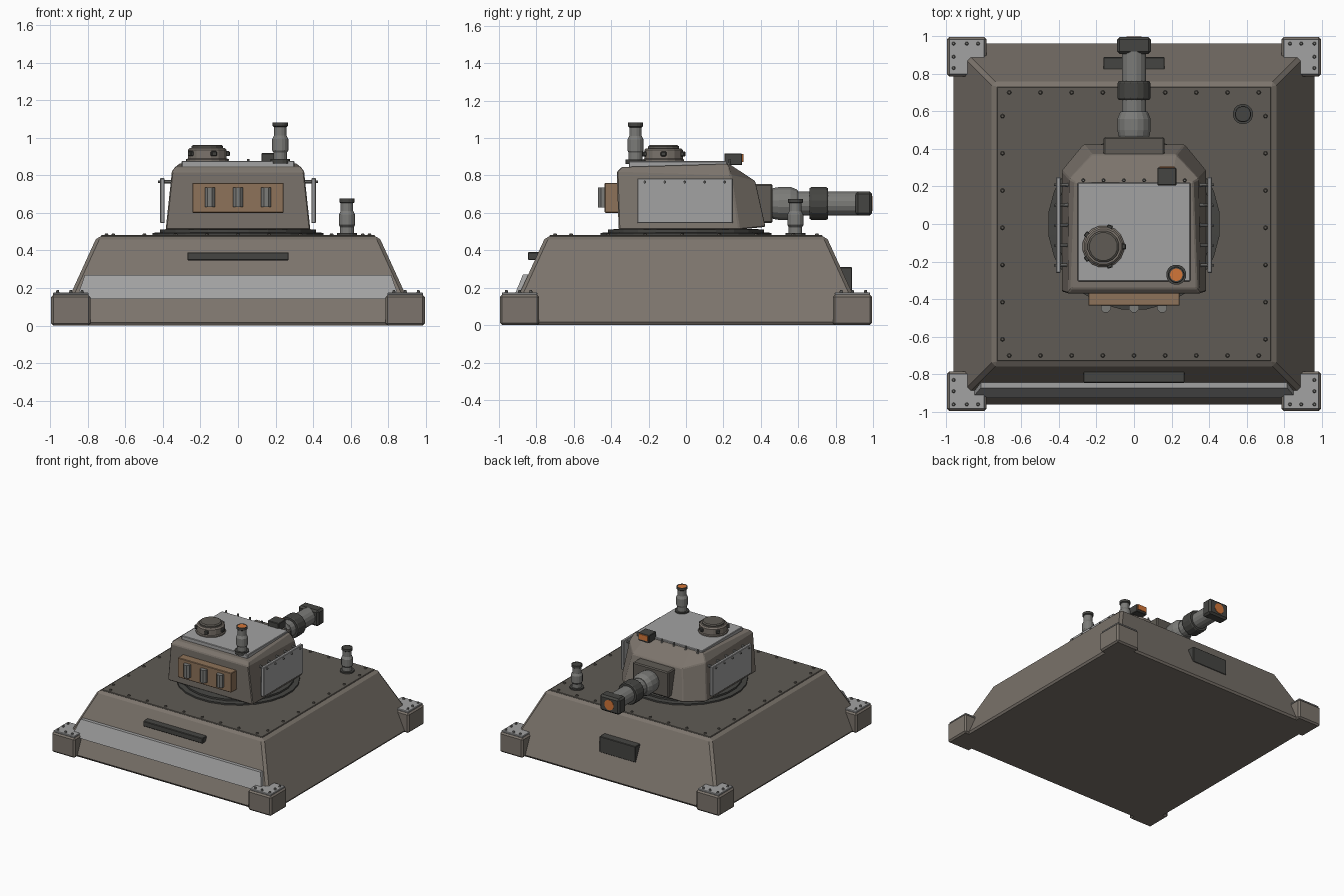
import bpy, bmesh, math
from mathutils import Matrix, Vector

if "Cube" in bpy.data.objects:
    bpy.data.objects.remove(bpy.data.objects["Cube"])


def mat(name, rgb):
    m = bpy.data.materials.new(name)
    m.diffuse_color = (*rgb, 1)
    m.use_nodes = True
    m.node_tree.nodes["Principled BSDF"].inputs["Base Color"].default_value = m.diffuse_color
    return m


HULL = mat("hull_paint", (.20, .175, .15))
DECK = mat("deck_paint", (.115, .105, .09))
LIGHT = mat("bare_plate", (.36, .36, .36))
STEEL = mat("steel", (.20, .20, .19))
DARK = mat("dark_metal", (.06, .06, .055))
BROWN = mat("brown_box", (.27, .17, .10))
ORANGE = mat("orange_glow", (.65, .18, .04))


def finish(name, bm, m, bevel=0):
    bmesh.ops.recalc_face_normals(bm, faces=bm.faces)
    me = bpy.data.meshes.new(name)
    bm.to_mesh(me)
    bm.free()
    ob = bpy.data.objects.new(name, me)
    bpy.context.collection.objects.link(ob)
    me.materials.append(m)
    if bevel:
        mod = ob.modifiers.new("bevel", 'BEVEL')
        mod.width, mod.segments = bevel, 1
        mod.limit_method = 'ANGLE'
    return ob


def box(name, lo, hi, m, bevel=.004):
    bm = bmesh.new()
    lo, hi = Vector(lo), Vector(hi)
    bmesh.ops.create_cube(bm, size=1, matrix=Matrix.Translation((lo + hi) / 2)
                          @ Matrix.Diagonal((*(hi - lo), 1)))
    return finish(name, bm, m, bevel)


def loft(name, loops, m, bevel=0):
    # skin between loops of equal point count, capped at both ends
    bm = bmesh.new()
    rings = [[bm.verts.new(p) for p in loop] for loop in loops]
    for a, b in zip(rings, rings[1:]):
        for i in range(len(a)):
            j = (i + 1) % len(a)
            bm.faces.new((a[i], a[j], b[j], b[i]))
    bm.faces.new(rings[0])
    bm.faces.new(rings[-1])
    return finish(name, bm, m, bevel)


def lathe(name, profile, origin, m, sides=16, axis='Z'):
    # profile is (radius, height along axis)
    loops = []
    for r, h in profile:
        ring = []
        for i in range(sides):
            a = 2 * math.pi * (i + .5) / sides
            c, s = r * math.cos(a), r * math.sin(a)
            ring.append(Vector(origin) + Vector((c, s, h) if axis == 'Z' else (c, h, s)))
        loops.append(ring)
    return loft(name, loops, m)


def rivets(name, points, m, r=.012, h=.01, normal=(0, 0, 1)):
    bm = bmesh.new()
    rot = Vector(normal).to_track_quat('Z', 'Y').to_matrix().to_4x4()
    for p in points:
        bmesh.ops.create_cone(bm, cap_ends=True, segments=8, radius1=r, radius2=r * .6, depth=h,
                              matrix=Matrix.Translation(Vector(p) + Vector(normal) * h / 2) @ rot)
    return finish(name, bm, m)


def rect(x, y0, y1, z):
    return [(-x, y0, z), (x, y0, z), (x, y1, z), (-x, y1, z)]


# sloped hull and riveted deck
loft("hull", [rect(.967, -.967, .967, 0), rect(.75, -.75, .75, .475)], HULL, .018)
box("deck_plate", (-.73, -.73, .46), (.73, .73, .481), DECK)
pts = [(.166 * i, s * .70, .48) for i in range(-4, 5) for s in (-1, 1)]
pts += [(s * .70, -.02 + .198 * i, .48) for i in range(-3, 4) for s in (-1, 1)]
rivets("deck_rivets", pts, DECK)

# corner feet with cap plates
for sx in (-1, 1):
    for sy in (-1, 1):
        def span(a, b, z0, z1):
            xs, ys = sorted((sx * a, sx * b)), sorted((sy * a, sy * b))
            return (xs[0], ys[0], z0), (xs[1], ys[1], z1)
        box("corner_foot", *span(.785, .995, 0, .163), HULL, .012)
        box("corner_cap", *span(.795, .985, .16, .175), LIGHT)
        rivets("corner_rivets", [(sx * x, sy * y, .174) for x, y in
               ((.96, .96), (.96, .83), (.83, .96), (.89, .96), (.96, .89))], STEEL, .01, .014)

# front armour strip, front vision bar, rear hatch
loft("front_strip", [rect(.86, -.925, -.88, .14), rect(.815, -.872, -.83, .27)], LIGHT)
box("front_vision_bar", (-.27, -.845, .347), (.27, -.77, .39), DARK)
box("rear_hatch", (-.163, .80, .18), (.163, .888, .31), DARK)

# turret ring
lathe("turret_ring", [(.46, .475), (.46, .493), (.42, .496), (.42, .51), (.36, .515)],
      (0, 0, 0), DARK, 24)


# turret body: wedge-nosed hexagon plan
def hexa(rear, side, nose):
    half = [rear, side, nose]
    return half + [(-x, y, z) for x, y, z in reversed(half)]


loft("turret_body", [
    hexa((.385, -.36, .51), (.385, .285, .51), (.27, .425, .525)),
    hexa((.352, -.37, .82), (.345, .24, .80), (.225, .37, .77)),
    hexa((.335, -.345, .845), (.315, .225, .862), (.20, .23, .862))], HULL, .006)
box("roof_plate", (-.30, -.305, .84), (.30, .22, .876), LIGHT)
rivets("roof_rivets", [(-.27 + .108 * i, .232, .855) for i in range(6)], STEEL, .01, .032)

# hung side armour with bolts
for s in (-1, 1):
    xs = sorted((s * .39, s * .415))
    box("side_armour", (xs[0], -.26, .545), (xs[1], .25, .785), LIGHT)
    rivets("side_armour_bolts", [(s * .34, -.22 + .107 * i, .765) for i in range(5)],
           STEEL, .011, .085, (s, 0, 0))

# rear stowage box with three canisters
box("stowage_box", (-.243, -.435, .60), (.243, -.35, .76), BROWN)
for x in (-.15, 0, .15):
    lathe("canister", [(.029, .63), (.029, .735)], (x, -.443, 0), STEEL, 8)

# commander cupola with periscopes
c = (-.163, -.12, 0)
lathe("cupola", [(.112, .86), (.112, .885), (.105, .89), (.105, .935), (.095, .945)], c, HULL, 16)
lathe("cupola_lid", [(.085, .94), (.085, .955), (.075, .962)], c, DECK, 16)
for i in range(5):
    a = math.radians(72 * i)
    ob = box("periscope", (-.015, -.015, -.013), (.015, .015, .013), DARK)
    ob.location = (c[0] + .105 * math.cos(a), c[1] + .105 * math.sin(a), .915)
    ob.rotation_euler.z = a

# exhaust stacks, one on the turret and one on the deck
for x, y, z, h, glow in ((.225, -.27, .872, .21, ORANGE), (.58, .585, .478, .197, DARK)):
    k = h / .21
    o = (x, y, z)
    lathe("stack_flange", [(.054, -.01), (.054, .014)], o, DARK)
    lathe("stack_pipe", [(.037, .01), (.037, .05 * k), (.044, .06 * k), (.044, .12 * k),
                         (.034, .14 * k), (.034, .195 * k)], o, STEEL)
    lathe("stack_rim", [(.034, .185 * k), (.041, .19 * k), (.041, h), (.034, h), (.034, h - .004)],
          o, DARK)
    lathe("stack_mouth", [(.033, h - .02), (.033, h - .001)], o, glow)

# gunner sight
box("sight_box", (.125, .205, .855), (.225, .30, .918), DARK)
box("sight_lens", (.135, .285, .872), (.215, .307, .914), ORANGE, 0)

# gun along +y
g = (0, 0, .65)
box("mantlet", (-.162, .34, .545), (.162, .462, .755), DECK, .008)
lathe("gun_collar", [(.075, .45), (.085, .47), (.09, .50), (.09, .56), (.078, .59), (.07, .60)],
      g, STEEL, 16, 'Y')
lathe("gun_barrel", [(.066, .45), (.066, .92)], g, STEEL, 16, 'Y')
lathe("barrel_sleeve", [(.083, .66), (.089, .67), (.089, .75), (.083, .76)], g, DARK, 16, 'Y')
box("muzzle_brake", (-.09, .905, .585), (.09, .995, .715), DARK, .014)
lathe("muzzle_bore", [(.042, .97), (.042, .998)], g, ORANGE, 12, 'Y')
